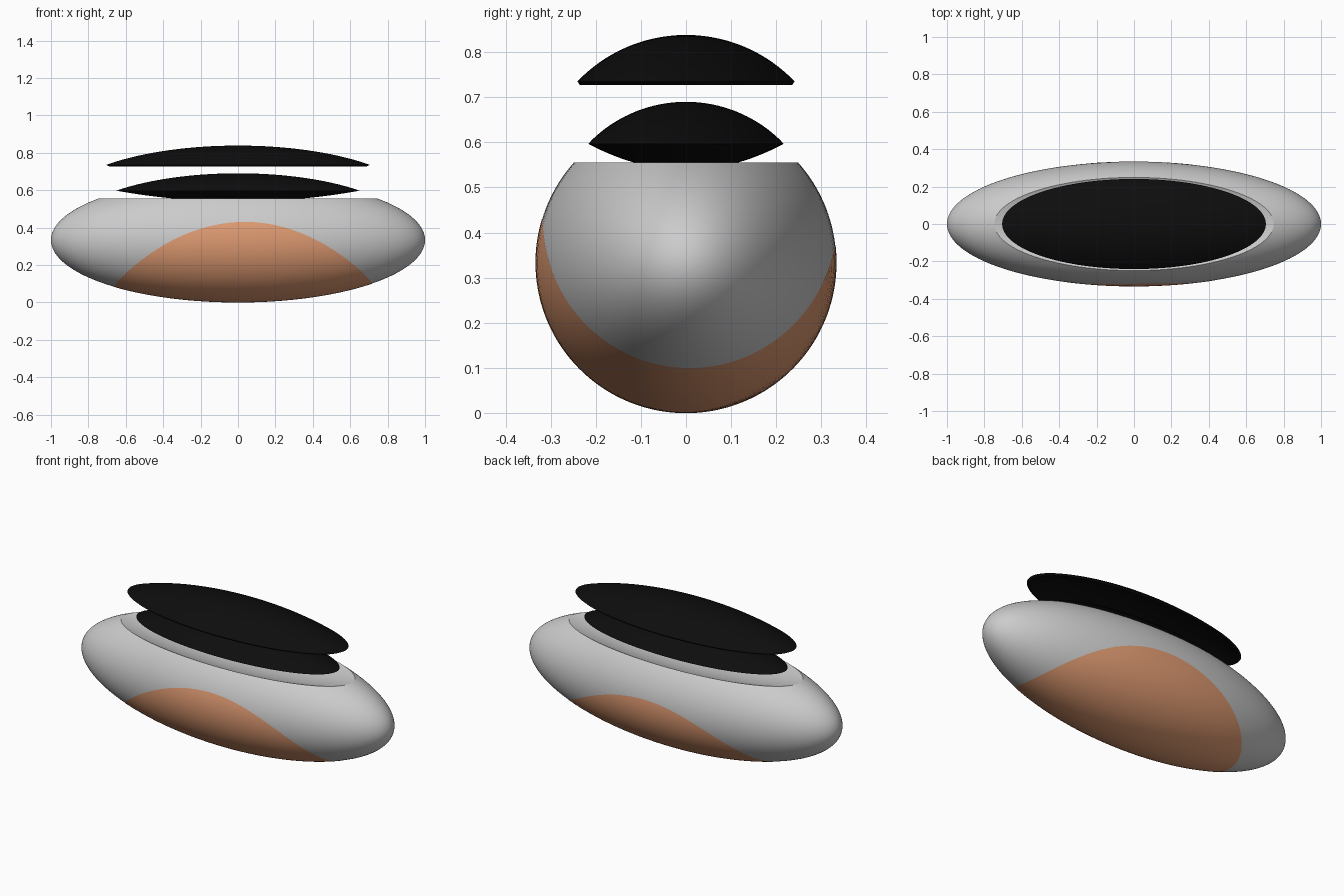
import bpy, bmesh, math

if "Cube" in bpy.data.objects:
    bpy.data.objects.remove(bpy.data.objects["Cube"])

R = 1 / 3          # hull radius in y and z (x radius is 1)
SEG = 128


def material(name, rgb):
    m = bpy.data.materials.new(name)
    m.diffuse_color = (*rgb, 1)
    m.use_nodes = True
    m.node_tree.nodes["Principled BSDF"].inputs["Base Color"].default_value = m.diffuse_color
    return m


def finish(name, bm, mat=None):
    bmesh.ops.recalc_face_normals(bm, faces=bm.faces)
    me = bpy.data.meshes.new(name)
    bm.to_mesh(me)
    bm.free()
    ob = bpy.data.objects.new(name, me)
    bpy.context.collection.objects.link(ob)
    if mat:
        me.materials.append(mat)
    bpy.ops.object.select_all(action='DESELECT')
    ob.select_set(True)
    bpy.context.view_layer.objects.active = ob
    bpy.ops.object.shade_smooth_by_angle(angle=math.radians(30))
    return ob


def loft(bm, rings):
    """Skin closed rings; single-point rings become poles."""
    rows = [[bm.verts.new(p) for p in ring] for ring in rings]
    for a, b in zip(rows, rows[1:]):
        for i in range(SEG):
            j = (i + 1) % SEG
            if len(a) == 1:
                bm.faces.new((a[0], b[i], b[j]))
            elif len(b) == 1:
                bm.faces.new((a[i], a[j], b[0]))
            else:
                bm.faces.new((a[i], a[j], b[j], b[i]))


def lathe(name, profile, y_scale, mat=None):
    """Elliptical lathe around z from (x radius, z) points."""
    rings = []
    for r, z in profile:
        if r < 1e-6:
            rings.append([(0, 0, z)])
        else:
            rings.append([(r * math.cos(t), r * y_scale * math.sin(t), z)
                          for t in (2 * math.pi * i / SEG for i in range(SEG))])
    bm = bmesh.new()
    loft(bm, rings)
    return finish(name, bm, mat)


def curve(f, r0, r1, n=24):
    return [(r, f(r)) for r in (r0 + (r1 - r0) * i / n for i in range(n + 1))]


black = material("black", (0.004, 0.004, 0.004))
orange = material("copper_orange", (0.75, 0.33, 0.17))

# Ellipsoid hull, cut flat at the top with a shallow dish
cut = math.asin((0.555 - R) / R)
hull = []
for i in range(65):
    a = -math.pi / 2 + (cut + math.pi / 2) * i / 64
    hull.append((math.cos(a) if i else 0, R + R * math.sin(a)))
rim = hull[-1][0]
hull += curve(lambda r: 0.555 - 0.07 * (1 - (r / rim) ** 2), rim, 0, 16)[1:]
lathe("hull", hull, R)


# Orange skin over the lower hull, ending on a saddle-shaped border
def border(u, v, w):
    return 1.964 * u * u - 0.143 * u + w + 0.092 * v - 0.2


def direction(phi, th):
    return (math.sin(th) * math.cos(phi), math.sin(th) * math.sin(phi), -math.cos(th))


limits = []
for i in range(SEG):
    phi = 2 * math.pi * i / SEG
    lo, hi = 0.0, 2.4
    for _ in range(30):
        mid = (lo + hi) / 2
        if border(*direction(phi, mid)) < 0:
            lo = mid
        else:
            hi = mid
    limits.append((phi, lo))
K = 1.002
rings = [[(0, 0, R - R * K)]]
for k in range(1, 41):
    ring = []
    for phi, end in limits:
        u, v, w = direction(phi, end * k / 40)
        ring.append((u * K, v * R * K, R + w * R * K))
    rings.append(ring)
bm = bmesh.new()
loft(bm, rings)
skin = finish("lower_skin", bm, orange)
# keep the skin's outside facing outwards
if skin.data.polygons[0].normal.z > 0:
    skin.data.flip_normals()

# Lens resting in the dish
lens = curve(lambda r: 0.539 + 0.137 * r * r, 0, 0.65)
lens += curve(lambda r: 0.39 + 0.3 * math.sqrt(1 - (r / 0.9) ** 2), 0.65, 0)[1:]
lathe("inner_lens", lens, R, black)

# Thin domed cover floating above
outer = curve(lambda r: 0.505 + R * math.sqrt(1 - (r / 0.975) ** 2), 0, 0.705)
inner = curve(lambda r: 0.727 + 0.1 * (1 - (r / 0.688) ** 2), 0.688, 0)
lathe("dome_cover", outer + inner, 0.3417, black)
